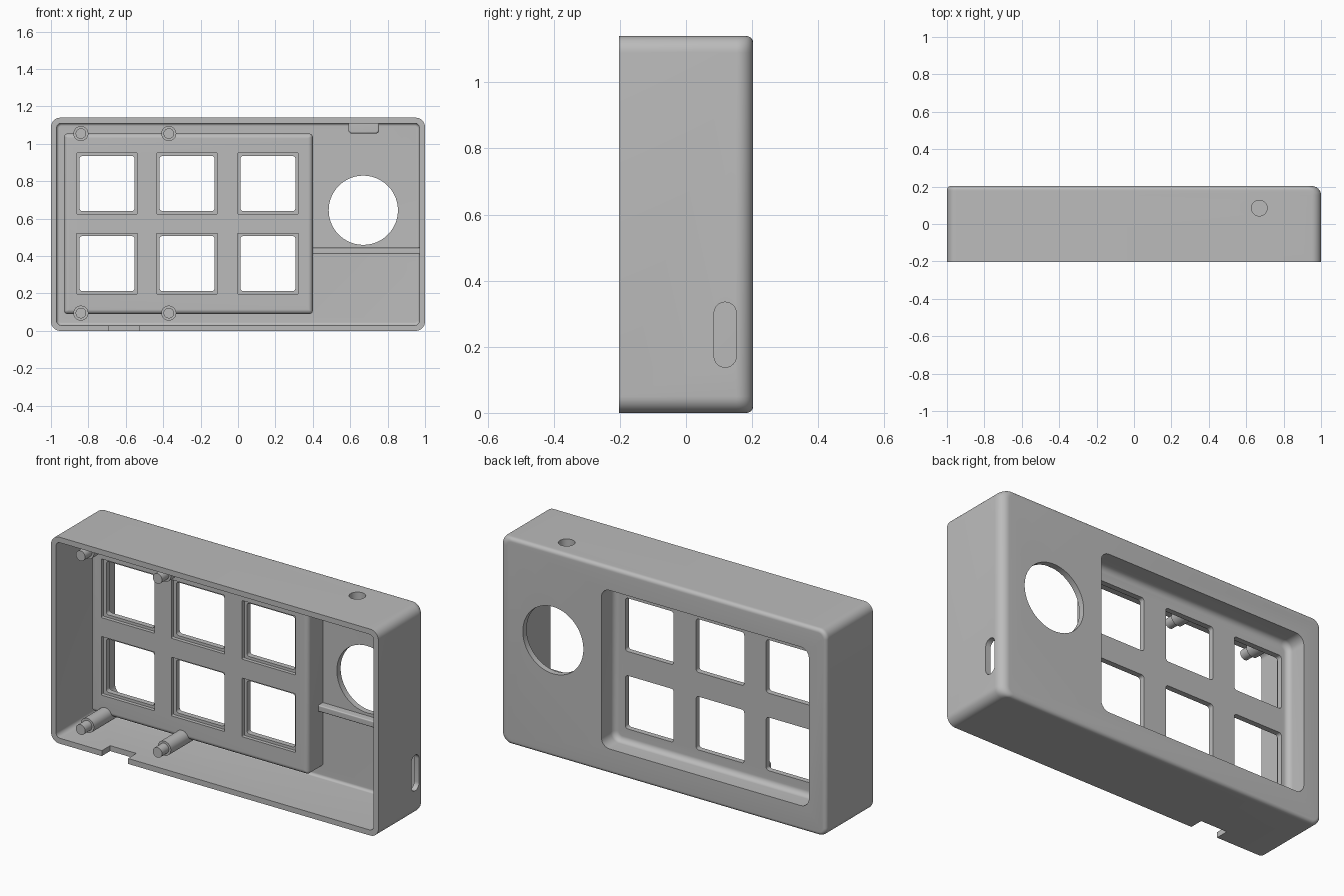
import bpy, bmesh, math
from mathutils import Matrix

cube = bpy.data.objects.get("Cube")
if cube:
    bpy.data.objects.remove(cube, do_unlink=True)

grey = bpy.data.materials.new("plain grey")
grey.use_nodes = True
colour = (0.5, 0.5, 0.5, 1)
grey.diffuse_color = colour
grey.node_tree.nodes["Principled BSDF"].inputs["Base Color"].default_value = colour


def ring(x0, x1, z0, z1, r, steps=8):
    """Rounded rectangle as (x, z) points."""
    pts = []
    corners = [(x1 - r, z1 - r), (x0 + r, z1 - r), (x0 + r, z0 + r), (x1 - r, z0 + r)]
    for k, (cx, cz) in enumerate(corners):
        for i in range(steps + 1):
            a = math.pi / 2 * (k + i / steps)
            pts.append((cx + r * math.cos(a), cz + r * math.sin(a)))
    return pts


def inset(b, d):
    return b - math.sqrt(max(0, b * b - (b - d) ** 2)) if d < b else 0


def block(name, x0, x1, z0, z1, r, ya, yb, bevel=0, bevel_px=None, matrix=None):
    """Rounded block from ya to yb; the yb end gets a rounded edge."""
    bp = bevel if bevel_px is None else bevel_px
    big = max(bevel, bp)
    depths = [big * (1 - math.sin(math.pi / 2 * i / 10)) for i in range(11)] if big else [0]
    sign = 1 if yb > ya else -1
    sections = [(ya, 0, 0)] + [(yb - sign * d, inset(bevel, d), inset(bp, d)) for d in depths]
    bm = bmesh.new()
    loops = []
    for y, i, ip in sections:
        pts = ring(x0 + i, x1 - ip, z0 + i, z1 - i, max(r - i, 0.004))
        loops.append([bm.verts.new((x, y, z)) for x, z in pts])
    for a, b in zip(loops, loops[1:]):
        for k in range(len(a)):
            n = (k + 1) % len(a)
            bm.faces.new((a[k], a[n], b[n], b[k]))
    bm.faces.new(loops[0])
    bm.faces.new(loops[-1])
    if matrix:
        bm.transform(matrix)
    return finish(name, bm)


def rod(name, sections, matrix, sides=48):
    """Turned part along local z from (radius, height) sections."""
    bm = bmesh.new()
    loops = [[bm.verts.new((r * math.cos(2 * math.pi * k / sides),
                            r * math.sin(2 * math.pi * k / sides), h))
              for k in range(sides)] for r, h in sections]
    for a, b in zip(loops, loops[1:]):
        for k in range(sides):
            n = (k + 1) % sides
            bm.faces.new((a[k], a[n], b[n], b[k]))
    bm.faces.new(loops[0])
    bm.faces.new(loops[-1])
    bm.transform(matrix)
    return finish(name, bm)


def finish(name, bm):
    bmesh.ops.recalc_face_normals(bm, faces=bm.faces)
    mesh = bpy.data.meshes.new(name)
    bm.to_mesh(mesh)
    bm.free()
    mesh.materials.append(grey)
    ob = bpy.data.objects.new(name, mesh)
    bpy.context.collection.objects.link(ob)
    return ob


def combine(target, other, operation="DIFFERENCE", keep=False):
    mod = target.modifiers.new("combine", "BOOLEAN")
    mod.operation = operation
    mod.solver = "EXACT"
    mod.object = other
    bpy.context.view_layer.objects.active = target
    bpy.ops.object.modifier_apply(modifier=mod.name)
    if not keep:
        bpy.data.objects.remove(other, do_unlink=True)


def along_y(x, z):
    return Matrix.Translation((x, 0, z)) @ Matrix.Rotation(-math.pi / 2, 4, "X")


# Open-fronted case shell
case = block("case", -1, 1, 0, 1.14, 0.05, -0.203, 0.203, 0.02, 0.05)
combine(case, block("cavity", -0.97, 0.97, 0.03, 1.11, 0.025, -0.3, 0.17, 0.015))

# Sunken key tray: raised inside, recessed at the back
combine(case, block("tray", -0.93, 0.4, 0.09, 1.055, 0.02, 0.185, 0.04, 0.025), "UNION")
combine(case, block("recess", -0.893, 0.375, 0.137, 1.013, 0.05, 0.3, 0.09, 0.03))

# Stepped key windows
for x in (-0.7, -0.272, 0.16):
    for z in (0.36, 0.788):
        combine(case, block("step", x - 0.163, x + 0.163, z - 0.162, z + 0.162, 0.004, 0, 0.06))
        combine(case, block("window", x - 0.147, x + 0.147, z - 0.147, z + 0.147, 0.015, 0, 0.13))

# Round opening, side slot and bottom notch
combine(case, rod("round_cut", [(0.185, 0.1), (0.185, 0.3)], along_y(0.67, 0.645), 72))
combine(case, block("slot_cut", 0.085, 0.152, 0.138, 0.335, 0.033, -1.1, -0.9,
                    matrix=Matrix.Rotation(math.pi / 2, 4, "Z")))
combine(case, block("notch_cut", -0.69, -0.53, -0.05, 0.06, 0.004, -0.3, -0.13))

# Top boss with a shared hole, and the inner ledge
boss = block("top_boss", 0.59, 0.755, 1.055, 1.125, 0.02, 0.18, 0.0, 0.01)
hole = rod("top_hole", [(0.042, 0.98), (0.042, 1.2)], Matrix.Translation((0.67, 0.085, 0)))
combine(case, hole, keep=True)
combine(boss, hole)
ledge = block("inner_ledge", 0.385, 0.98, 0.41, 0.445, 0.004, 0.18, 0.13, 0.006)
parts = [case, boss, ledge]

# Four stepped mounting pegs
for side, x in (("outer", -0.84), ("inner", -0.37)):
    for level, z in (("lower", 0.095), ("upper", 1.055)):
        parts.append(rod(level + "_" + side + "_peg",
                         [(0.028, -0.175), (0.028, -0.115), (0.04, -0.115), (0.04, 0.175)],
                         along_y(x, z)))

bpy.ops.object.select_all(action="DESELECT")
for ob in parts:
    ob.select_set(True)
bpy.context.view_layer.objects.active = case
bpy.ops.object.shade_smooth_by_angle(angle=math.radians(30))
